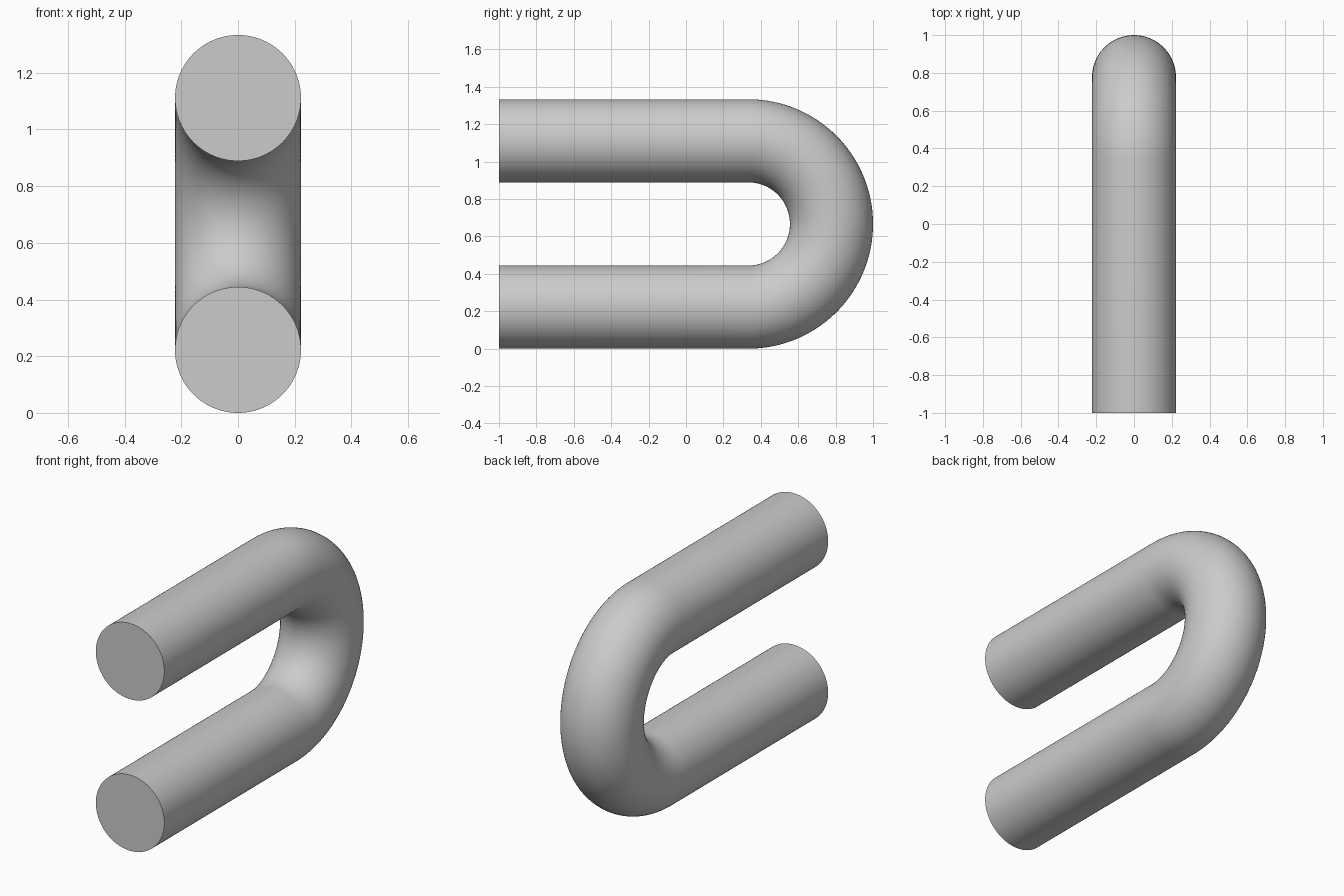
import bpy
import bmesh
import math
from mathutils import Vector

cube = bpy.data.objects.get("Cube")
if cube:
    bpy.data.objects.remove(cube, do_unlink=True)

TUBE = 2 / 9           # tube radius
BEND = 2 * TUBE        # centre-line radius of the bend
MID_Z = BEND + TUBE
BEND_Y = 1 - BEND - TUBE
SIDES, STEPS = 96, 64

grey = bpy.data.materials.new("light grey")
grey.use_nodes = True
colour = (0.6, 0.6, 0.6, 1)
grey.diffuse_color = colour
grey.node_tree.nodes["Principled BSDF"].inputs["Base Color"].default_value = colour


def add_ring(bm, y, angle):
    """Ring of the tube where the bend has turned to the given angle."""
    out = Vector((0, math.cos(angle), math.sin(angle)))
    centre = Vector((0, y, MID_Z)) + out * BEND
    ring = []
    for i in range(SIDES):
        t = math.tau * i / SIDES
        offset = out * math.cos(t) + Vector((1, 0, 0)) * math.sin(t)
        ring.append(bm.verts.new(centre + offset * TUBE))
    return ring


bm = bmesh.new()
# Lower leg, half-circle bend, upper leg
half = math.pi / 2
rings = [add_ring(bm, -1, -half)]
rings += [add_ring(bm, BEND_Y, -half + math.pi * s / STEPS) for s in range(STEPS + 1)]
rings.append(add_ring(bm, -1, half))
for a, b in zip(rings, rings[1:]):
    for i in range(SIDES):
        j = (i + 1) % SIDES
        bm.faces.new((a[i], a[j], b[j], b[i]))

# Flat end caps
bm.faces.new(rings[0])
bm.faces.new(rings[-1])
bmesh.ops.recalc_face_normals(bm, faces=bm.faces)

mesh = bpy.data.meshes.new("bent_tube")
bm.to_mesh(mesh)
bm.free()
mesh.materials.append(grey)
tube = bpy.data.objects.new("bent_tube", mesh)
bpy.context.collection.objects.link(tube)

bpy.ops.object.select_all(action="DESELECT")
tube.select_set(True)
bpy.context.view_layer.objects.active = tube
bpy.ops.object.shade_smooth_by_angle(angle=math.radians(30))
